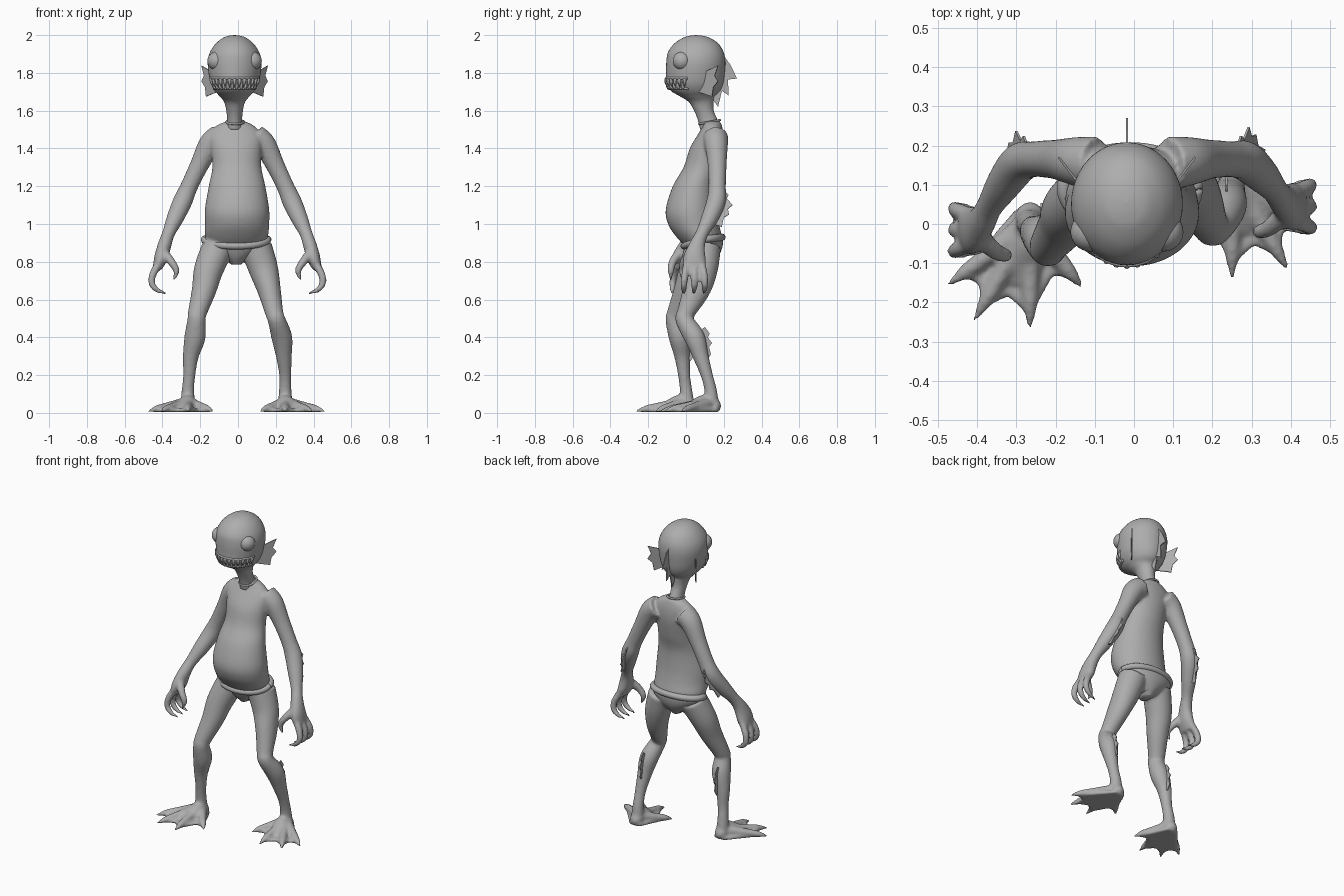
import bpy, bmesh, math
from mathutils import Vector

skin = bpy.data.materials.new("plain grey")
skin.diffuse_color = (0.42, 0.42, 0.42, 1)


def make(name, bm, smooth=True):
    bmesh.ops.recalc_face_normals(bm, faces=bm.faces[:])
    me = bpy.data.meshes.new(name)
    bm.to_mesh(me)
    bm.free()
    for p in me.polygons:
        p.use_smooth = smooth
    me.materials.append(skin)
    ob = bpy.data.objects.new(name, me)
    bpy.context.scene.collection.objects.link(ob)
    return ob


def loft(bm, pts, flat=False, ref=(1, 0, 0), n=24, sub=5):
    """Smooth tube through (x, y, z, ra[, rb]) points; flat keeps rings level."""
    P = [tuple(p) if len(p) == 5 else (*p, p[3]) for p in pts]
    S = []
    for i in range(len(P) - 1):
        a, b, c, d = P[max(i - 1, 0)], P[i], P[i + 1], P[min(i + 2, len(P) - 1)]
        for k in range(sub):
            t = k / sub
            S.append([0.5 * (2 * q + (r - p) * t + (2 * p - 5 * q + 4 * r - s) * t * t
                             + (3 * q - p - 3 * r + s) * t ** 3)
                      for p, q, r, s in zip(a, b, c, d)])
    S.append(list(P[-1]))
    rings = []
    for i, s in enumerate(S):
        t = Vector(S[min(i + 1, len(S) - 1)][:3]) - Vector(S[max(i - 1, 0)][:3])
        t = Vector((0, 0, 1)) if flat else t.normalized()
        u = Vector(ref)
        u = (u - t * u.dot(t)).normalized()
        v = t.cross(u)
        ra, rb = max(s[3], .0008), max(s[4], .0008)
        rings.append([bm.verts.new(Vector(s[:3]) + u * ra * math.cos(w) + v * rb * math.sin(w))
                      for w in (2 * math.pi * j / n for j in range(n))])
    for a, b in zip(rings, rings[1:]):
        for j in range(n):
            bm.faces.new((a[j], a[(j + 1) % n], b[(j + 1) % n], b[j]))
    bm.faces.new(rings[0][::-1])
    bm.faces.new(rings[-1])


def plate(bm, pts, thick):
    """Thin plate from a 3D outline, centred on the outline plane."""
    f = bm.faces.new([bm.verts.new(p) for p in pts])
    f.normal_update()
    nrm = f.normal.copy()
    ext = bmesh.ops.extrude_face_region(bm, geom=[f], use_keep_orig=True)
    top = [g for g in ext["geom"] if isinstance(g, bmesh.types.BMVert)]
    bmesh.ops.translate(bm, verts=top, vec=nrm * thick)
    bmesh.ops.translate(bm, verts=list({v for v in f.verts} | set(top)), vec=-nrm * thick / 2)


def side_pt(s, x, y, z, *r):
    """Mirror an arm point; the left arm swings slightly forward."""
    if s > 0:
        return (x, y, z, *r)
    return (-x - .008, y - .06 * min(max((1.15 - z) / .3, 0), 1), z, *r)


# ---- body: torso, arms, hands, legs and feet fused into one skin ----
body = bmesh.new()
loft(body, [(-.01, .10, .80, .05, .05), (-.01, .10, .86, .13, .085),
            (-.008, .07, .93, .165, .12), (-.005, .04, 1.0, .17, .135),
            (-.005, .028, 1.08, .17, .135), (-.005, .045, 1.2, .15, .115),
            (-.006, .085, 1.3, .13, .098), (-.01, .11, 1.4, .135, .09),
            (-.015, .13, 1.47, .14, .07), (-.015, .14, 1.52, .10, .05),
            (-.012, .135, 1.545, .045, .045)], flat=True, n=40)

for s in (1, -1):
    arm = [(.09, .155, 1.46, .068), (.14, .16, 1.42, .062), (.195, .165, 1.315, .05),
           (.25, .165, 1.2, .046), (.285, .16, 1.12, .051), (.325, .125, 1.03, .045),
           (.36, .085, .95, .034), (.38, .06, .89, .036, .042),
           (.40, .045, .82, .036, .06), (.42, .045, .765, .024, .06)]
    loft(body, [side_pt(s, *p) for p in arm])
    for dy in (-.05, 0, .05):
        finger = [(.405, .045 + dy * .7, .80, .022), (.442, .045 + dy, .735, .02),
                  (.448, .045 + dy * 1.1, .685, .018), (.42, .043 + dy * 1.1, .65, .014),
                  (.37, .04 + dy, .632, .005)]
        loft(body, [side_pt(s, *p) for p in finger], n=12)
    thumb = [(.39, .03, .85, .028), (.345, -.01, .80, .022),
             (.318, -.02, .75, .017), (.335, -.02, .70, .005)]
    loft(body, [side_pt(s, *p) for p in thumb], n=12)

legs = [
    [(.095, .10, .88, .085), (.135, .09, .76, .078), (.165, .055, .65, .062, .072),
     (.192, .0, .53, .048), (.205, -.008, .49, .047), (.232, .045, .4, .055),
     (.243, .078, .3, .042), (.25, .11, .2, .032), (.25, .13, .12, .033), (.25, .135, .045, .04)],
    [(-.105, .08, .88, .085), (-.155, .04, .76, .078), (-.18, .0, .65, .065),
     (-.215, -.05, .53, .05), (-.22, -.06, .49, .048), (-.228, -.035, .4, .056),
     (-.25, -.02, .3, .042), (-.258, -.01, .2, .032), (-.265, 0, .12, .033), (-.265, .005, .045, .04)]]
toes = [(-.132, -.16), (0, -.267), (.143, -.247), (.21, -.155)]
web = [(-.035, .04), (-.12, -.145), (-.06, -.13), (0, -.235), (.055, -.185),
       (.125, -.215), (.13, -.15), (.185, -.135), (.035, .04)]
for s, ax, ay, leg in ((1, .25, .13, legs[0]), (-1, -.265, 0, legs[1])):
    loft(body, leg)
    loft(body, [(ax, ay + .055, .03, .012), (ax, ay + .03, .036, .036),
                (ax, ay - .03, .055, .042), (ax + s * .02, ay - .10, .034, .05, .028),
                (ax + s * .03, ay - .15, .02, .03, .014)])
    for tx, ty in toes:
        loft(body, [(ax + s * tx * k, ay + ty * k, z, r)
                    for k, z, r in ((.05, .05, .035), (.5, .034, .024), (.78, .022, .019), (1, .008, .005))],
             n=12)
    plate(body, [(ax + s * x, ay + y, .014) for x, y in web], .02)
ob = make("body", body)
rm = ob.modifiers.new("fuse", 'REMESH')
rm.mode = 'VOXEL'
rm.voxel_size = .0085
rm.use_smooth_shade = True
sm = ob.modifiers.new("soften", 'SMOOTH')
sm.factor = .5
sm.iterations = 5

# ---- head and neck ----
cx = -.018
bm = bmesh.new()
loft(bm, [(cx, y, z, a, b) for z, y, a, b in (
    (1.50, .13, .045, .055), (1.55, .115, .04, .052), (1.60, .095, .044, .052),
    (1.645, .08, .055, .065), (1.675, .06, .078, .09), (1.705, .05, .105, .13),
    (1.745, .047, .126, .15), (1.80, .05, .138, .155), (1.86, .052, .142, .156),
    (1.91, .052, .130, .147), (1.955, .055, .1, .117), (1.985, .055, .062, .072),
    (1.996, .055, .032, .037), (2.0, .055, .001, .001))], flat=True, n=48)
make("head", bm)

bm = bmesh.new()
loft(bm, [(-.015 + .047 * math.cos(a), .125 + .055 * math.sin(a), 1.54 + .01 * math.sin(a), .006)
          for a in (i * math.pi / 8 for i in range(17))], ref=(0, 0, 1), n=10, sub=3)
make("neck_ring", bm)

# ---- eyes ----
for s, nm in ((1, "right_eye"), (-1, "left_eye")):
    bm = bmesh.new()
    bmesh.ops.create_uvsphere(bm, u_segments=32, v_segments=20, radius=.05)
    bmesh.ops.translate(bm, verts=bm.verts[:], vec=(cx + s * .094, -.02, 1.863))
    make(nm, bm)


# ---- mouth: lips and pointed teeth ----
def jaw(a, z, rx, ry):
    return (cx + rx * math.sin(a), .048 - ry * math.cos(a), z)


for nm, z, rx, ry in (("upper_lip", 1.772, .132, .152), ("lower_lip", 1.717, .113, .138)):
    bm = bmesh.new()
    loft(bm, [(*jaw(math.radians(a), z, rx, ry), .007) for a in range(-75, 76, 15)],
         ref=(0, 0, 1), n=10, sub=3)
    make(nm, bm)
bm = bmesh.new()
for i in range(13):
    a = math.radians(-69 + i * 11.5)
    loft(bm, [(*jaw(a, 1.770, .133, .153), .009), (*jaw(a, 1.75, .131, .154), .008),
              (*jaw(a, 1.728, .125, .150), .001)], n=8, sub=2)
    if i < 12:
        a += math.radians(5.7)
        loft(bm, [(*jaw(a, 1.717, .114, .139), .009), (*jaw(a, 1.735, .124, .149), .007),
                  (*jaw(a, 1.758, .131, .154), .001)], n=8, sub=2)
make("teeth", bm)

# ---- head fins ----
bm = bmesh.new()
plate(bm, [(cx, y, z) for y, z in (
    (.12, 1.86), (.17, 1.90), (.205, 1.885), (.237, 1.84), (.27, 1.77), (.222, 1.765),
    (.226, 1.68), (.19, 1.705), (.17, 1.62), (.14, 1.66), (.10, 1.68))], .006)
make("head_crest", bm, False)
for s, nm in ((1, "right_ear_fin"), (-1, "left_ear_fin")):
    bm = bmesh.new()
    plate(bm, [(cx + s * (.12 + .054 * u), .10 + .07 * u, z) for u, z in (
        (-.3, 1.80), (.3, 1.815), (1, 1.838), (.75, 1.785), (1, 1.755),
        (.65, 1.725), (.55, 1.675), (-.1, 1.69), (-.6, 1.70))], .006)
    make(nm, bm, False)

# ---- forearm and calf fins ----
elbow = [(.15, 1.16), (.19, 1.19), (.225, 1.155), (.215, 1.135), (.247, 1.10), (.222, 1.08),
         (.228, 1.05), (.20, 1.035), (.19, .985), (.14, 1.0)]
calf = [(.08, .44), (.10, .455), (.125, .42), (.115, .40), (.138, .37), (.122, .35),
        (.132, .31), (.11, .275), (.08, .30)]
for s, nm in ((1, "right"), (-1, "left")):
    bm = bmesh.new()
    plate(bm, [side_pt(s, .285 + (1.12 - z) * .35, y, z) for y, z in elbow], .006)
    make(nm + "_forearm_fin", bm, False)
    bm = bmesh.new()
    plate(bm, [(s * .236, y - (.085 if s < 0 else 0), z) for y, z in calf], .006)
    make(nm + "_calf_fin", bm, False)

# ---- briefs with a rolled waistband ----
bm = bmesh.new()
loft(bm, [(-.01, .095, .785, .025, .04), (-.01, .095, .82, .07, .07), (-.01, .095, .86, .13, .092),
          (-.01, .092, .90, .168, .104), (-.01, .09, .93, .172, .105)], flat=True, n=40)
make("briefs", bm)
bm = bmesh.new()
loft(bm, [(-.01 + .168 * math.cos(a), .09 + .1 * math.sin(a),
           .918 + .012 * math.sin(a) - .022 * max(0, -math.sin(a)), .019)
          for a in (i * math.pi / 10 for i in range(21))], ref=(0, 0, 1), n=14, sub=3)
make("waistband", bm)
